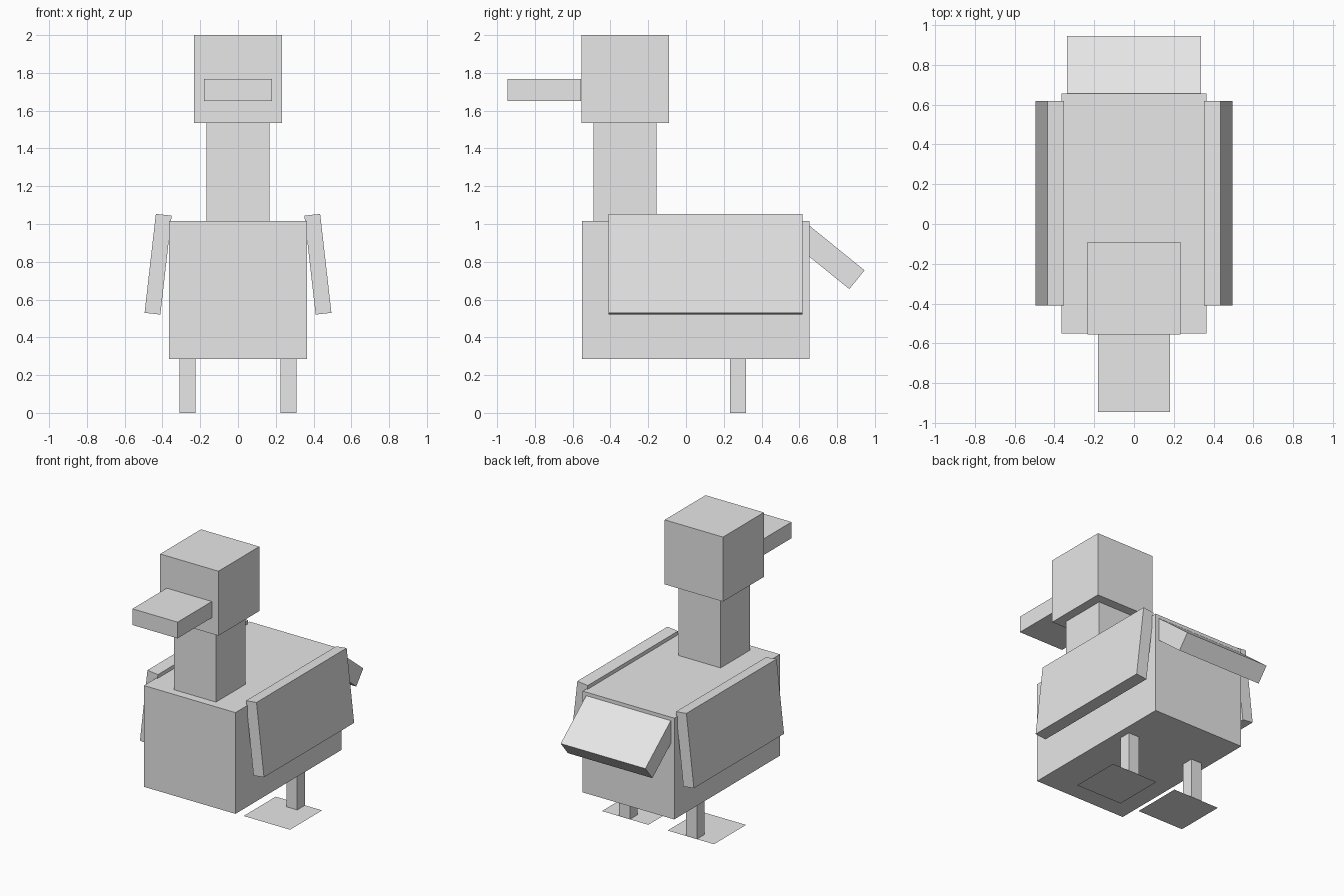
import bpy
import math

if "Cube" in bpy.data.objects:
    bpy.data.objects.remove(bpy.data.objects["Cube"], do_unlink=True)

# One plain grey for the whole bird
GREY = (0.8, 0.8, 0.8, 1.0)
grey = bpy.data.materials.new("plain_grey")
grey.use_nodes = True
grey.diffuse_color = GREY
grey.node_tree.nodes["Principled BSDF"].inputs["Base Color"].default_value = GREY


def finish(name, size):
    obj = bpy.context.object
    obj.name = name
    obj.scale = size
    obj.data.materials.append(grey)
    bpy.ops.object.transform_apply(location=False, rotation=False, scale=True)
    return obj


def box(name, centre, size, rotation=(0, 0, 0)):
    """Box given by its centre, full size and rotation in degrees."""
    bpy.ops.mesh.primitive_cube_add(size=1, location=centre,
                                    rotation=[math.radians(a) for a in rotation])
    return finish(name, size)


def plate(name, centre, size):
    """Flat, single-sided sheet."""
    bpy.ops.mesh.primitive_plane_add(size=1, location=centre)
    return finish(name, (*size, 1))


# Body, neck, head and beak
box("body", (0, 0.0525, 0.65), (0.73, 1.205, 0.73))
box("neck", (0, -0.3225, 1.275), (0.335, 0.335, 0.52))
box("head", (0, -0.322, 1.768), (0.465, 0.465, 0.465))
box("beak", (0, -0.75, 1.71), (0.36, 0.39, 0.117))

# Drooping tail
box("tail", (0, 0.76, 0.8225), (0.675, 0.373, 0.128), (-39, 0, 0))

# Wings, legs and flat feet on both sides
for side, sign in (("left", 1), ("right", -1)):
    box(side + "_wing", (sign * 0.423, 0.103, 0.787),
        (0.084, 1.027, 0.527), (0, -6.5 * sign, 0))
    box(side + "_leg", (sign * 0.267, 0.275, 0.1425), (0.086, 0.086, 0.285))
    plate(side + "_foot", (sign * 0.262, 0.137, 0.0), (0.37, 0.365))
